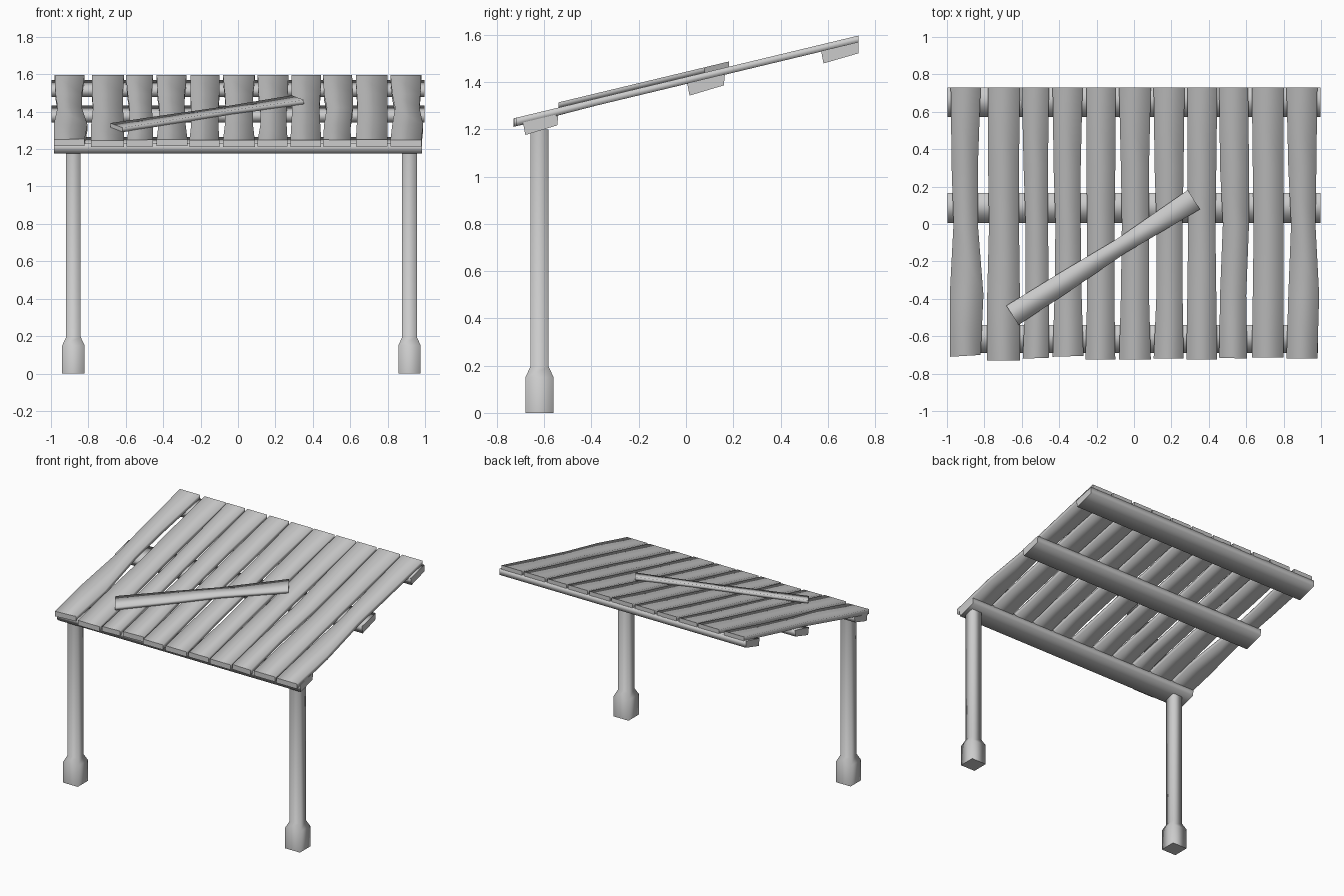
import bpy, bmesh
from mathutils import Vector

if "Cube" in bpy.data.objects:
    bpy.data.objects.remove(bpy.data.objects["Cube"])

mat = bpy.data.materials.new("weathered grey")
mat.diffuse_color = (0.6, 0.6, 0.6, 1)
mat.use_nodes = True
mat.node_tree.nodes["Principled BSDF"].inputs["Base Color"].default_value = mat.diffuse_color


def loft(name, rings):
    """Skin four-point rings into a closed solid, soft along its length, sharp at the end caps."""
    bm = bmesh.new()
    loops = [[bm.verts.new(p) for p in r] for r in rings]
    for a, b in zip(loops, loops[1:]):
        for i in range(4):
            j = (i + 1) % 4
            bm.faces.new((a[i], a[j], b[j], b[i])).smooth = True
    for cap in (loops[0], loops[-1]):
        f = bm.faces.new(cap)
        for e in f.edges:
            e.smooth = False
    bmesh.ops.recalc_face_normals(bm, faces=bm.faces[:])
    me = bpy.data.meshes.new(name)
    bm.to_mesh(me)
    bm.free()
    me.materials.append(mat)
    ob = bpy.data.objects.new(name, me)
    bpy.context.collection.objects.link(ob)
    return ob


def roof_z(y):
    return 1.597 + 0.24 * (y - 0.73)


# Roof planks: left/right edges at five stations, plus front end y at left and right
stations = (0.73, 0.3, 0.0, -0.38)
planks = [
    ((-.98, -.82), (-.975, -.835), (-.965, -.835), (-.985, -.805), (-.985, -.82), -.71, -.70),
    ((-.78, -.61), (-.78, -.615), (-.775, -.615), (-.785, -.61), (-.785, -.61), -.73, -.73),
    ((-.60, -.455), (-.59, -.46), (-.58, -.46), (-.58, -.455), (-.595, -.455), -.72, -.715),
    ((-.435, -.275), (-.43, -.285), (-.42, -.285), (-.425, -.28), (-.435, -.27), -.71, -.705),
    ((-.255, -.10), (-.255, -.10), (-.25, -.105), (-.25, -.105), (-.26, -.10), -.725, -.725),
    ((-.08, .09), (-.07, .08), (-.065, .08), (-.07, .08), (-.08, .09), -.725, -.725),
    ((.105, .27), (.11, .265), (.12, .26), (.12, .26), (.105, .265), -.72, -.72),
    ((.285, .445), (.285, .44), (.29, .435), (.285, .44), (.28, .445), -.725, -.725),
    ((.455, .61), (.46, .615), (.475, .615), (.46, .60), (.455, .605), -.715, -.72),
    ((.63, .80), (.635, .80), (.64, .80), (.635, .80), (.63, .80), -.715, -.715),
    ((.815, .98), (.825, .975), (.84, .97), (.825, .99), (.815, .98), -.72, -.72),
]
for n, p in enumerate(planks):
    rings = []
    for k in range(5):
        xl, xr = p[k]
        yl, yr = (stations[k],) * 2 if k < 4 else p[5:]
        t = 0.03 if k < 4 else 0.036
        rings.append([(xl, yl, roof_z(yl)), (xr, yr, roof_z(yr)),
                      (xr, yr, roof_z(yr) - t), (xl, yl, roof_z(yl) - t)])
    loft(f"roof_plank_{n + 1}", rings)

# Cross battens under the planks
for name, y0, y1, x in (("front_batten", -.69, -.54, .985),
                        ("middle_batten", .005, .165, .998),
                        ("rear_batten", .572, .73, .996)):
    prof = [(y0, roof_z(y0) - .027), (y1, roof_z(y1) - .027),
            (y1 - (.005 if y1 < .7 else 0), roof_z(y1) - .075), (y0 + .01, roof_z(y0) - .08)]
    loft(name, [[(s * x, y, z) for y, z in prof] for s in (-1, 0, 1)])

# Loose plank lying diagonally on the roof
a, b = Vector((-.65, -.488)), Vector((.32, .13))
side = Vector((-(b - a).y, (b - a).x)).normalized()
rings = []
for f, w in ((0, .061), (.3, .055), (.6, .044), (1, .061)):
    c = a.lerp(b, f)
    l, r = c + side * w, c - side * w
    rings.append([(q.x, q.y, roof_z(q.y) + h)
                  for q, h in ((l, .022), (r, .022), (r, -.002), (l, -.002))])
loft("diagonal_plank", rings)


# Posts with wider square feet
def square(x, y, z, h):
    return [(x - h, y - h, z), (x + h, y - h, z), (x + h, y + h, z), (x - h, y + h, z)]


for name, x in (("left_post", -.88), ("right_post", .917)):
    loft(name, [square(x, -.62, z, h) for z, h in
                ((0, .06), (.15, .06), (.195, .039), (1.2, .039))])
